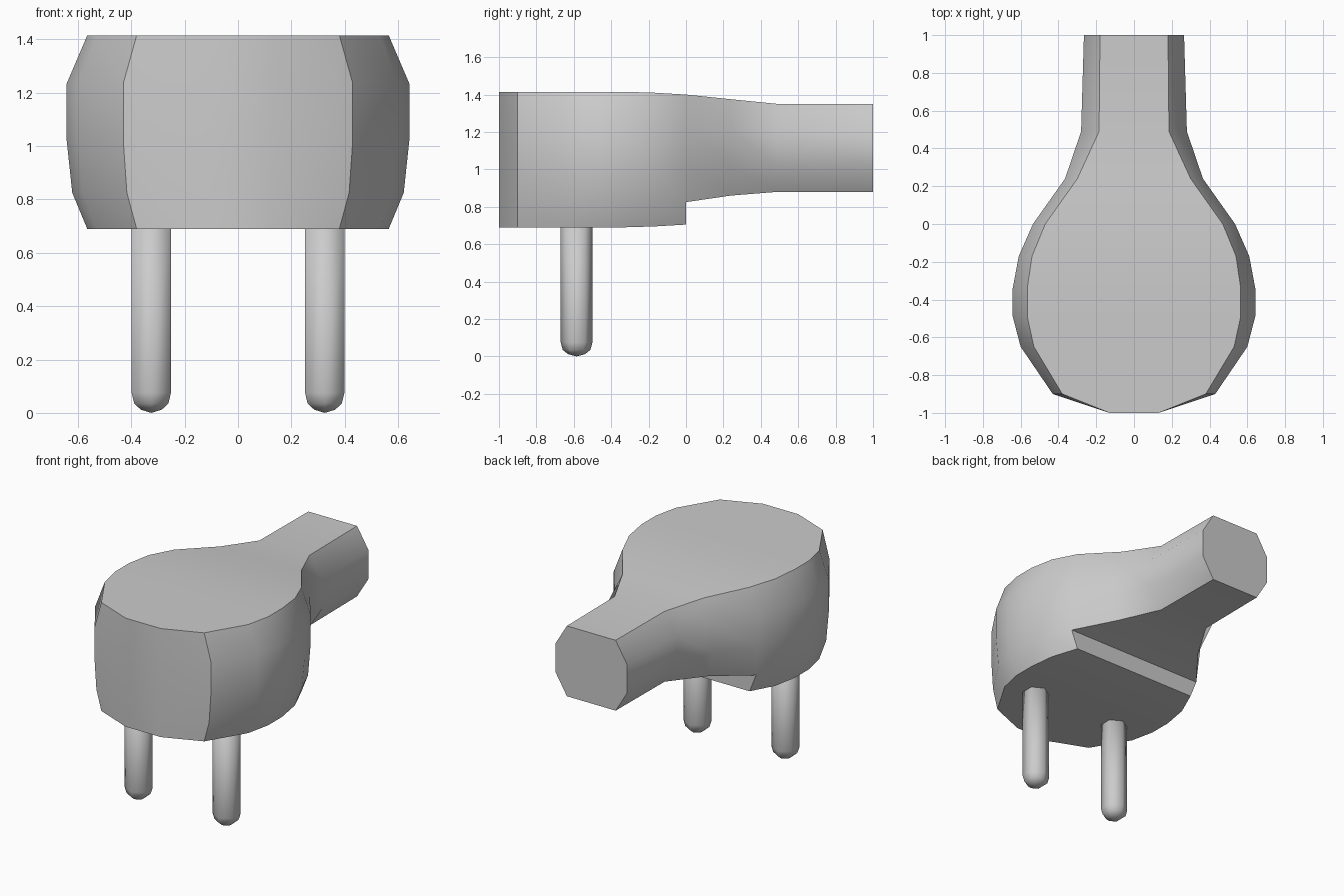
import bpy, bmesh, math

cube = bpy.data.objects.get("Cube")
if cube:
    bpy.data.objects.remove(cube, do_unlink=True)

grey = bpy.data.materials.new("plain grey")
grey.use_nodes = True
COLOUR = (0.6, 0.6, 0.6, 1)
grey.diffuse_color = COLOUR
grey.node_tree.nodes["Principled BSDF"].inputs["Base Color"].default_value = COLOUR


def finish(bm, name):
    bmesh.ops.recalc_face_normals(bm, faces=bm.faces)
    mesh = bpy.data.meshes.new(name)
    bm.to_mesh(mesh)
    bm.free()
    mesh.materials.append(grey)
    obj = bpy.data.objects.new(name, mesh)
    bpy.context.collection.objects.link(obj)
    bpy.ops.object.select_all(action='DESELECT')
    obj.select_set(True)
    bpy.context.view_layer.objects.active = obj
    return obj


def bridge(bm, a, b):
    n = len(a)
    for i in range(n):
        bm.faces.new((a[i], a[(i + 1) % n], b[(i + 1) % n], b[i]))


# Stations along the body: y, top half width, outer half width, top z, base z
head = [(-1, .13, .13, 1.415, .69), (-.9, .38, .43, 1.415, .69),
        (-.65, .53, .60, 1.415, .69), (-.49, .565, .642, 1.415, .69),
        (-.34, .565, .642, 1.415, .69), (-.17, .54, .61, 1.41, .695),
        (0, .47, .535, 1.40, .705)]
# Grip stations: y, top, outer and underside half widths, top z, underside z, shoulder z
grip = [(.24, .30, .365, .33, 1.375, .86, 1.22),
        (.49, .185, .28, .185, 1.35, .88, 1.21),
        (1, .18, .265, .18, 1.35, .88, 1.21)]


def ring(bm, y, half):
    pts = half + [(-x, z) for x, z in reversed(half)]
    return [bm.verts.new((x, y, z)) for x, z in pts]


# Rounded head running into the narrower octagonal grip, with a step underneath
bm = bmesh.new()
rings = []
for y, top, outer, zt, zb in head:
    mid = outer + (top - outer) * .27
    rings.append(ring(bm, y, [(top, zt), (outer, 1.235), (outer, 1.02),
                              (mid, .825), (top, zb)]))
bm.faces.new(rings[0])
for a, b in zip(rings, rings[1:]):
    bridge(bm, a, b)
last = rings[-1]
bm.faces.new(last[3:7])
prev = last[:4] + last[6:]
for y, top, outer, under, zt, zb, zs in grip:
    cur = ring(bm, y, [(top, zt), (outer, zs), (outer, 1.02), (under, zb)])
    bridge(bm, prev, cur)
    prev = cur
bm.faces.new(prev)
finish(bm, "plug_body")
bpy.ops.object.shade_smooth_by_angle(angle=math.radians(35))

# Six-sided pins with rounded tips
for name, x in (("left_pin", .325), ("right_pin", -.325)):
    bm = bmesh.new()
    prev = None
    for r, z in ((.085, .75), (.085, .075), (.074, .035), (.045, .012)):
        cur = [bm.verts.new((x + r * math.sin(i * math.pi / 3),
                             -.585 + r * math.cos(i * math.pi / 3), z))
               for i in range(6)]
        if prev:
            bridge(bm, prev, cur)
        else:
            bm.faces.new(cur)
        prev = cur
    tip = bm.verts.new((x, -.585, 0))
    for i in range(6):
        bm.faces.new((prev[i], prev[(i + 1) % 6], tip))
    finish(bm, name)
    bpy.ops.object.shade_smooth()
